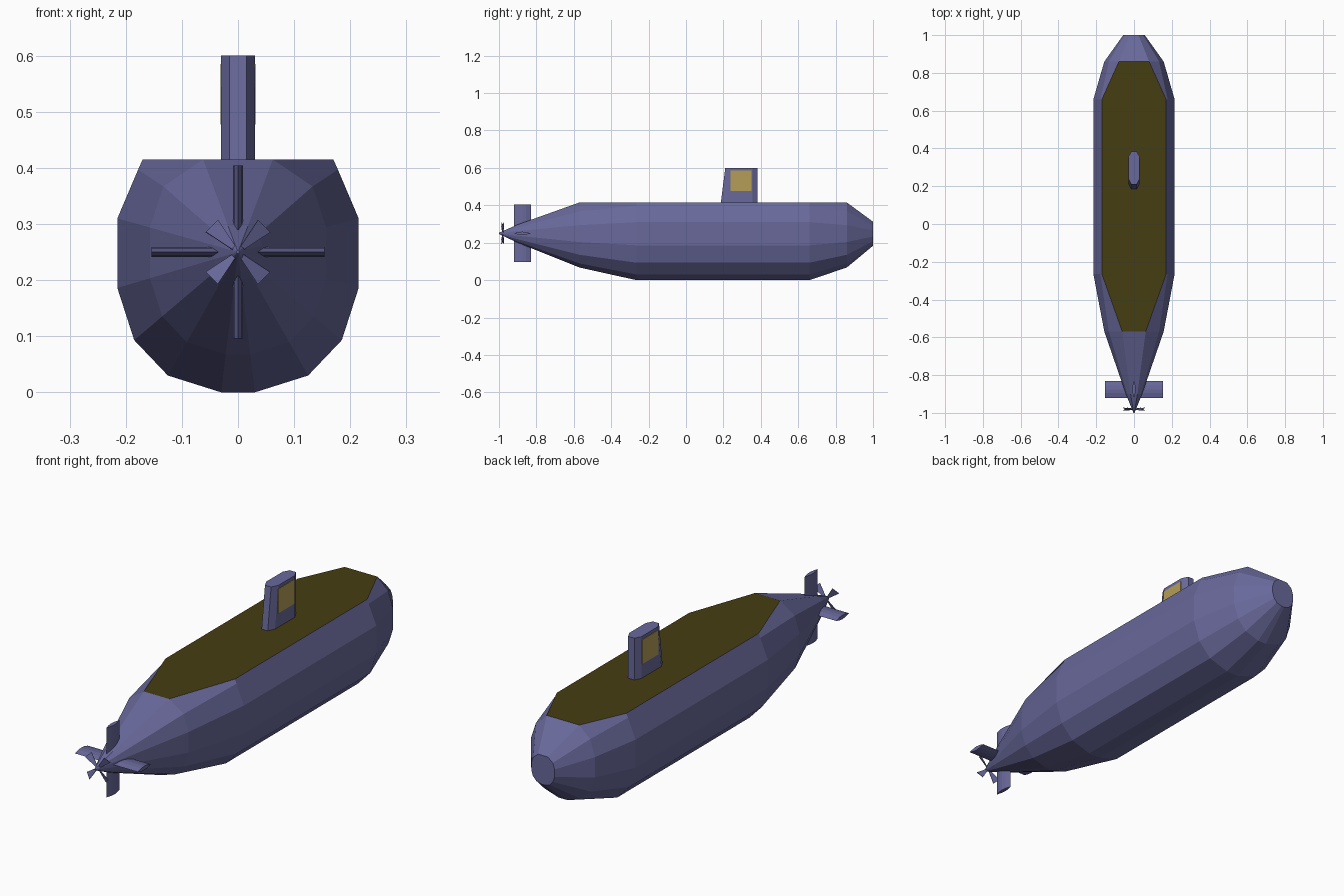
import bpy, bmesh, math
from mathutils import Matrix, Vector

cube = bpy.data.objects.get("Cube")
if cube:
    bpy.data.objects.remove(cube, do_unlink=True)

AXIS_Z = 0.25
DECK_Z = 0.415


def material(name, rgb):
    m = bpy.data.materials.new(name)
    m.use_nodes = True
    m.diffuse_color = (*rgb, 1)
    m.node_tree.nodes["Principled BSDF"].inputs["Base Color"].default_value = (*rgb, 1)
    return m


hull_paint = material("slate_violet", (0.14, 0.14, 0.33))
deck_paint = material("dark_olive", (0.06, 0.047, 0.006))
window_paint = material("window_yellow", (0.46, 0.34, 0.1))


def loft(name, rings, mats):
    """Skin a list of equal-length point rings and cap both ends."""
    bm = bmesh.new()
    loops = [[bm.verts.new(p) for p in ring] for ring in rings]
    n = len(loops[0])
    for a, b in zip(loops, loops[1:]):
        for i in range(n):
            j = (i + 1) % n
            bm.faces.new((a[i], a[j], b[j], b[i]))
    bm.faces.new(loops[0][::-1])
    bm.faces.new(loops[-1])
    bmesh.ops.recalc_face_normals(bm, faces=bm.faces)
    mesh = bpy.data.meshes.new(name)
    bm.to_mesh(mesh)
    bm.free()
    for m in mats:
        mesh.materials.append(m)
    obj = bpy.data.objects.new(name, mesh)
    bpy.context.collection.objects.link(obj)
    return obj


# Hull: faceted round section (offsets from the axis), cut flat by the deck
LOWER = [(0.03, -0.25), (0.125, -0.22), (0.185, -0.157), (0.215, -0.064), (0.215, 0.06)]


def hull_ring(y, s, shoulder, edge):
    half = [(x * s, AXIS_Z + z * s) for x, z in LOWER] + [shoulder, edge]
    return [(x, y, z) for x, z in half] + [(-x, y, z) for x, z in reversed(half)]


def taper_ring(y, s):
    return hull_ring(y, s, (0.18 * s, AXIS_Z + 0.16 * s), (0.09 * s, AXIS_Z + 0.235 * s))


def body_ring(y):
    return hull_ring(y, 1, (0.178, 0.397), (0.17, DECK_Z))


def deck_end_ring(y, width):
    return hull_ring(y, 0.73, (0.133, 0.367), (width, DECK_Z))


hull = loft("hull", [
    taper_ring(-1.0, 0.012), taper_ring(-0.97, 0.07), taper_ring(-0.9, 0.2),
    deck_end_ring(-0.57, 0.062), body_ring(-0.265), body_ring(0.66),
    deck_end_ring(0.86, 0.08), taper_ring(1.0, 0.265),
], [hull_paint, deck_paint])
for face in hull.data.polygons:
    if face.normal.z > 0.99 and face.center.z > DECK_Z - 0.005:
        face.material_index = 1


# Sail: chamfered streamlined outline with a raked trailing edge
def sail_ring(z, rear):
    half = [(0.015, rear), (0.03, rear + 0.03), (0.03, 0.355), (0.015, 0.383)]
    return [(x, y, z) for x, y in half] + [(-x, y, z) for x, y in reversed(half)]


loft("sail", [sail_ring(0.405, 0.185), sail_ring(0.6, 0.21)], [hull_paint])

# Thin window plates on both sides of the sail
for side, label in ((1, "left"), (-1, "right")):
    rings = [[(side * x, y, z) for y, z in
              ((0.237, 0.477), (0.35, 0.477), (0.35, 0.585), (0.237, 0.585))]
             for x in (0.028, 0.0315)]
    loft(label + "_sail_window", rings, [window_paint])

# Four tail fins with a lens-shaped section, turned around the hull axis
LENS = [(-0.92, 0), (-0.895, 0.007), (-0.875, 0.009), (-0.855, 0.007), (-0.83, 0),
        (-0.855, -0.007), (-0.875, -0.009), (-0.895, -0.007)]
centre = Vector((0, 0, AXIS_Z))
for k, label in enumerate(("left", "upper", "right", "lower")):
    turn = Matrix.Rotation(-k * math.pi / 2, 3, 'Y')
    rings = [[centre + turn @ Vector((r, y, t)) for y, t in LENS] for r in (0.02, 0.154)]
    loft(label + "_tail_fin", rings, [hull_paint])

# Propeller: four pitched blades that widen toward the tip
for k in range(4):
    turn = Matrix.Rotation(math.radians(45 + 90 * k), 3, 'Y')
    pitch = Matrix.Rotation(math.radians(25), 3, 'X')
    rings = []
    for r, w in ((0.004, 0.003), (0.066, 0.017)):
        section = ((-0.001, -w), (0.001, -w), (0.001, w), (-0.001, w))
        rings.append([centre + Vector((0, -0.98, 0)) + turn @ pitch @ Vector((r, y, t))
                      for y, t in section])
    loft(f"propeller_blade_{k + 1}", rings, [hull_paint])
